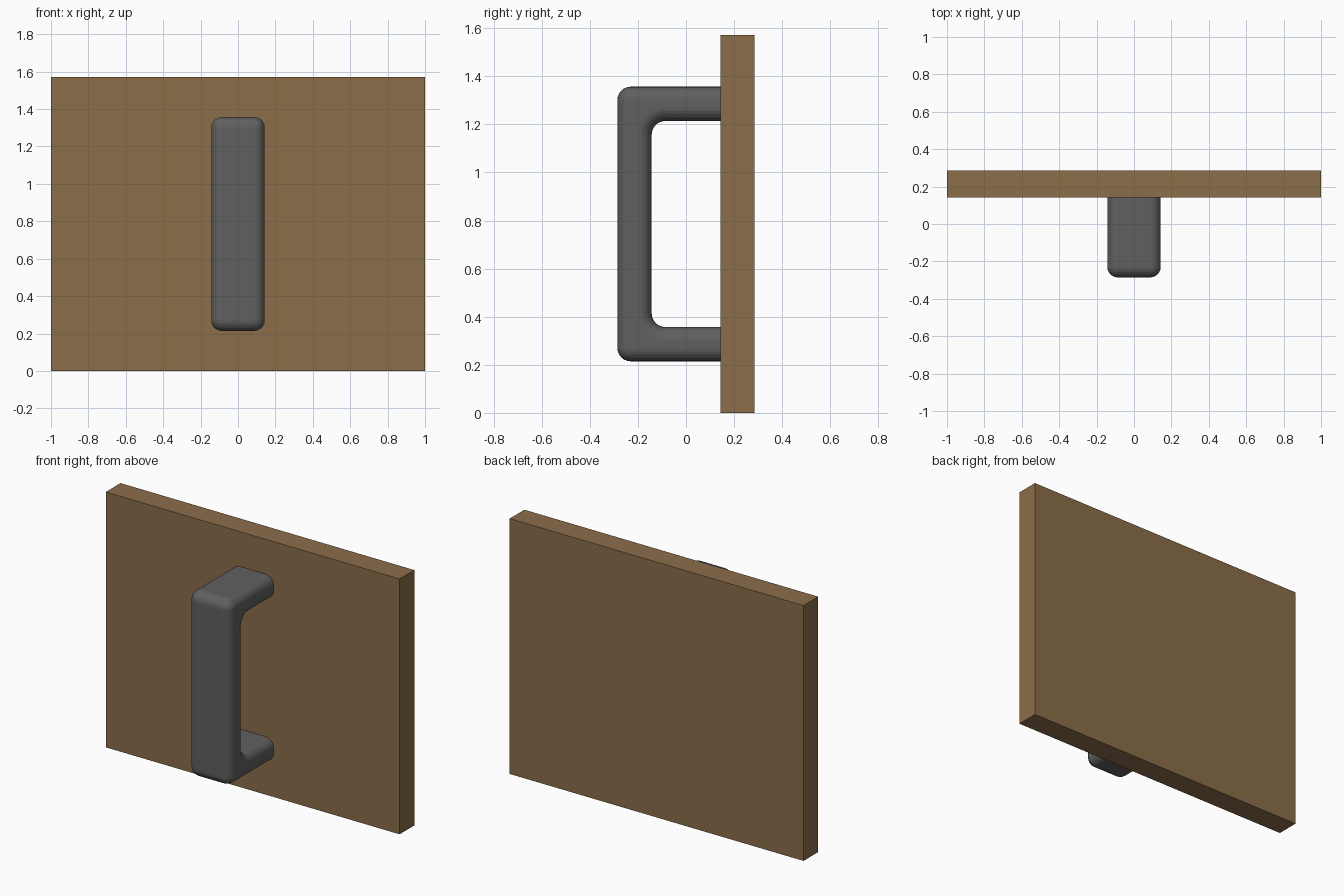
import bpy, bmesh, math

if "Cube" in bpy.data.objects:
    bpy.data.objects.remove(bpy.data.objects["Cube"])

def material(name, rgb):
    m = bpy.data.materials.new(name)
    m.diffuse_color = (*rgb, 1.0)
    m.use_nodes = True
    m.node_tree.nodes["Principled BSDF"].inputs["Base Color"].default_value = m.diffuse_color
    return m

def finish(bm, name, mat):
    bmesh.ops.recalc_face_normals(bm, faces=bm.faces[:])
    me = bpy.data.meshes.new(name)
    bm.to_mesh(me)
    bm.free()
    ob = bpy.data.objects.new(name, me)
    bpy.context.collection.objects.link(ob)
    me.materials.append(mat)
    return ob

wood = material("brown wood", (0.258, 0.153, 0.068))
metal = material("dark grey metal", (0.117, 0.117, 0.117))

U = 1 / 7                      # base thickness: 0.143
MID = 1.571 / 2                # handle is centred on the panel height

# Door panel
bm = bmesh.new()
bmesh.ops.create_cube(bm, size=1)
bmesh.ops.scale(bm, vec=(2, U, 1.571), verts=bm.verts)
bmesh.ops.translate(bm, vec=(0, 1.5 * U, MID), verts=bm.verts)
finish(bm, "door_panel", wood)

# Pull handle: C-shaped outline stacked across x, inset to round the sides
R, SEG = 0.057, 6
OUT, INN = 4 * U, 3 * U        # half heights of outer and inner outline

def arc(cy, cz, r, a0, a1):
    return [(cy + r * math.cos(math.radians(a0 + (a1 - a0) * i / SEG)),
             cz + r * math.sin(math.radians(a0 + (a1 - a0) * i / SEG)))
            for i in range(SEG + 1)]

def outline(d):
    upper = [(U, OUT - d)]
    upper += arc(-2 * U + R, OUT - R, R - d, 90, 180)
    inner = arc(-U + R, INN - R, R + d, 180, 90) + [(U, INN + d)]
    lower = [(y, -z) for y, z in upper[::-1]]
    return upper + lower + [(y, -z) for y, z in inner[::-1]] + inner

levels = []
for i in range(SEG + 1):
    t = math.pi / 2 * i / SEG
    levels.append((U - R + R * math.sin(t), R * (1 - math.cos(t)) * 0.995))
levels = [(-x, d) for x, d in levels[::-1]] + levels

bm = bmesh.new()
rings = [[bm.verts.new((x, y, z + MID)) for y, z in outline(d)] for x, d in levels]
for a, b in zip(rings, rings[1:]):
    n = len(a)
    for i in range(n):
        j = (i + 1) % n
        bm.faces.new((a[i], a[j], b[j], b[i]))
bm.faces.new(rings[0])
bm.faces.new(rings[-1])
# Flat foot ends against the panel
k = len(outline(0))
top_end, inner_end = 0, k - 1
low_end = 2 * (SEG + 2) - 1
handle_ends = [f for f in bm.faces if all(abs(v.co.y - U) < 1e-5 for v in f.verts)]
bm.normal_update()
ob = finish(bm, "pull_handle", metal)
